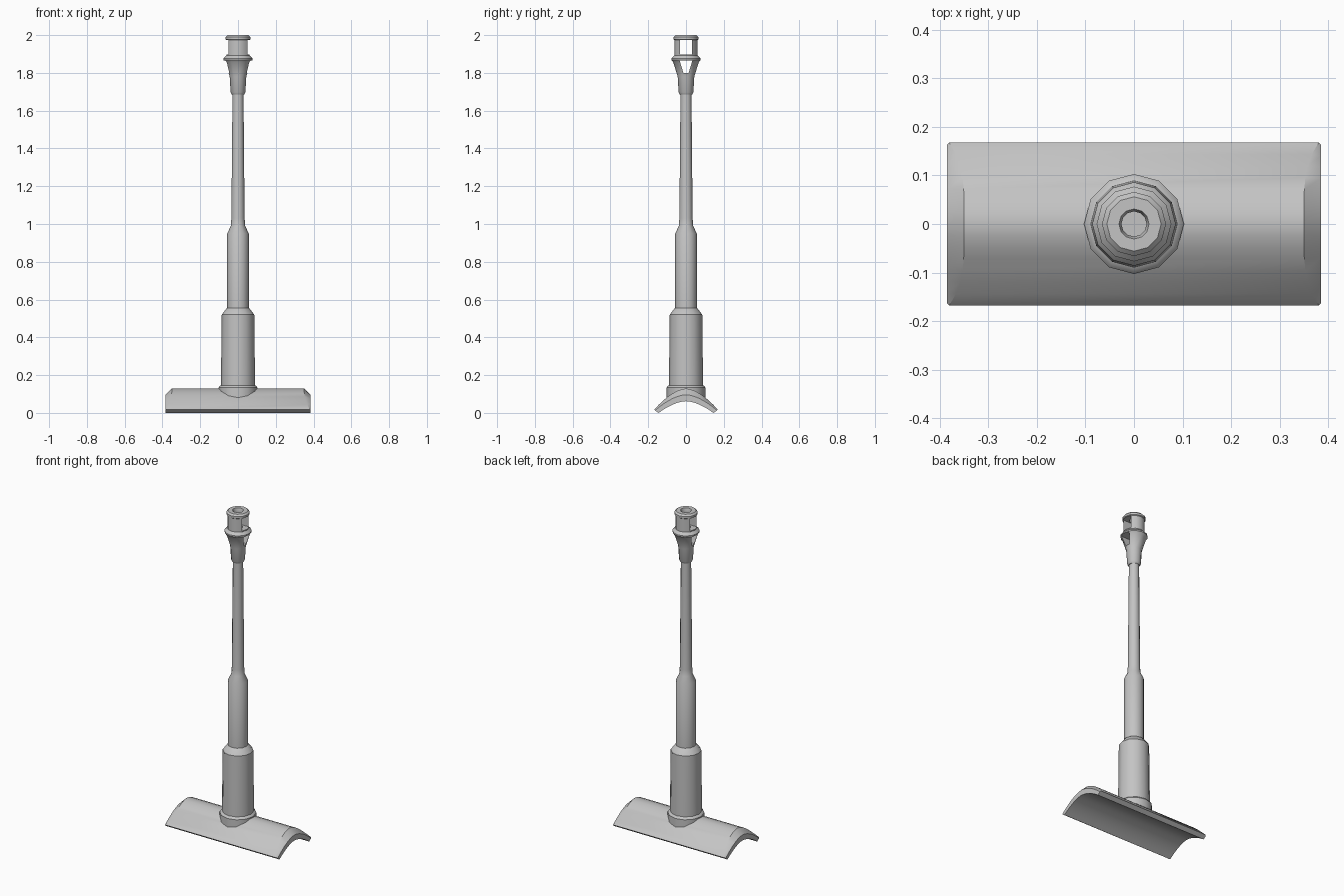
import bpy, bmesh, math

old = bpy.data.objects.get("Cube")
if old:
    bpy.data.objects.remove(old, do_unlink=True)

GREY = (0.55, 0.55, 0.55, 1)
grey = bpy.data.materials.new("plain grey")
grey.use_nodes = True
grey.diffuse_color = GREY
grey.node_tree.nodes["Principled BSDF"].inputs["Base Color"].default_value = GREY


def loft(name, rings, wrap=False):
    """Skin a row of equal rings, closing the two ends or wrapping round."""
    bm = bmesh.new()
    loops = [[bm.verts.new(p) for p in ring] for ring in rings]
    n = len(loops[0])
    pairs = list(zip(loops, loops[1:]))
    if wrap:
        pairs.append((loops[-1], loops[0]))
    else:
        bm.faces.new(loops[0])
        bm.faces.new(loops[-1])
    for a, b in pairs:
        for i in range(n):
            j = (i + 1) % n
            bm.faces.new((a[i], a[j], b[j], b[i]))
    bmesh.ops.recalc_face_normals(bm, faces=bm.faces)
    mesh = bpy.data.meshes.new(name)
    bm.to_mesh(mesh)
    bm.free()
    mesh.materials.append(grey)
    obj = bpy.data.objects.new(name, mesh)
    bpy.context.collection.objects.link(obj)
    return obj


def lathe(name, profile, sides=12):
    """Turn (radius, height) points about the z axis."""
    turn = [2 * math.pi * i / sides for i in range(sides)]
    return loft(name, [[(r * math.cos(a), r * math.sin(a), z) for a in turn]
                       for r, z in profile])


def activate(obj):
    bpy.ops.object.select_all(action='DESELECT')
    obj.select_set(True)
    bpy.context.view_layer.objects.active = obj


def smooth(obj):
    activate(obj)
    bpy.ops.object.shade_smooth_by_angle(angle=math.radians(32))


def cut_window(obj, outline):
    """Cut a (y, z) outline straight through along x."""
    cutter = loft("window_cutter", [[(x, y, z) for y, z in outline] for x in (-0.2, 0.2)])
    cutter.hide_render = True
    mod = obj.modifiers.new("window", 'BOOLEAN')
    mod.operation = 'DIFFERENCE'
    mod.solver = 'EXACT'
    mod.object = cutter
    activate(obj)
    bpy.ops.object.modifier_apply(modifier=mod.name)
    bpy.data.objects.remove(cutter, do_unlink=True)


# Stepped barrel with base flange
barrel = lathe("barrel", [
    (0.103, 0.075), (0.103, 0.134), (0.097, 0.142), (0.09, 0.146), (0.09, 0.18),
    (0.086, 0.52), (0.062, 0.552), (0.057, 0.555), (0.057, 0.95), (0.038, 0.99),
    (0.035, 1.03), (0.029, 1.7)])
smooth(barrel)

# Muzzle brake with flared collar and bore
brake = lathe("muzzle_brake", [
    (0.032, 1.685), (0.039, 1.697), (0.044, 1.78), (0.067, 1.855), (0.077, 1.868),
    (0.077, 1.876), (0.061, 1.892), (0.061, 1.974), (0.066, 1.978), (0.066, 1.99),
    (0.056, 2.0), (0.031, 2.0), (0.026, 1.985), (0.026, 1.885)])
cut_window(brake, [(-0.033, 1.898), (0.033, 1.898), (0.033, 1.975), (-0.033, 1.975)])
cut_window(brake, [(-0.014, 1.8), (0.014, 1.8), (0.034, 1.866), (-0.034, 1.866)])
smooth(brake)

# Curved shield: three nested arcs, chamfered at the outer ends
HALF = 0.385
STEPS = 14


def arc(width, low, crest):
    """Arched (y, z) points, falling from the crest to both edges."""
    ts = [2 * i / STEPS - 1 for i in range(STEPS + 1)]
    return [(width * t, low + (crest - low) * (1 - abs(t) ** 1.7)) for t in ts]


outer = arc(0.168, 0.022, 0.133)
middle = arc(0.164, 0.017, 0.1)
inner = arc(0.145, 0.004, 0.066)


def inset(y):
    return 0.004 + 0.031 * (1 - (abs(y) / 0.168) ** 4)


shield = loft("curved_shield", [
    [(-HALF, y, z) for y, z in inner],
    [(-HALF, y, z) for y, z in middle],
    [(-HALF + inset(y), y, z) for y, z in outer],
    [(HALF - inset(y), y, z) for y, z in outer],
    [(HALF, y, z) for y, z in middle],
    [(HALF, y, z) for y, z in inner]], wrap=True)

# Replace the wrapped closing faces across the arch mouth with the two long lips
bm = bmesh.new()
bm.from_mesh(shield.data)
mouth = [f for f in bm.faces if max(v.co.y for v in f.verts) - min(v.co.y for v in f.verts) > 0.2]
bmesh.ops.delete(bm, geom=mouth, context='FACES_ONLY')
bmesh.ops.holes_fill(bm, edges=[e for e in bm.edges if e.is_boundary], sides=0)
bmesh.ops.recalc_face_normals(bm, faces=bm.faces)
bm.to_mesh(shield.data)
bm.free()
smooth(shield)

# Rest the lowest point on the ground
shield.location.z = -min(v.co.z for v in shield.data.vertices)
